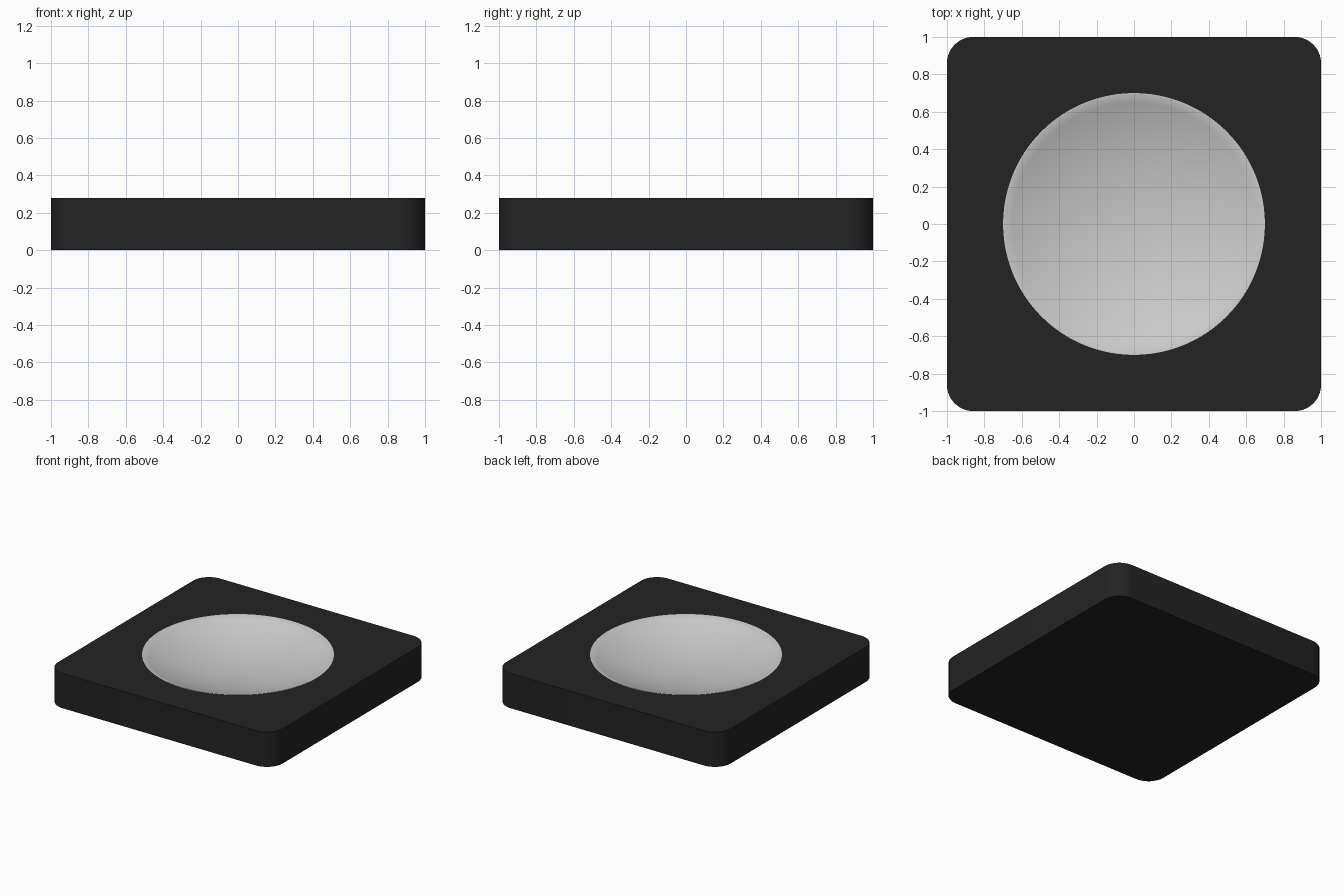
import bpy, bmesh, math

if "Cube" in bpy.data.objects:
    bpy.data.objects.remove(bpy.data.objects["Cube"], do_unlink=True)

HEIGHT = 0.28
RADIUS = 0.70
DEPTH = 0.14
FLOOR = 0.10
SIDES = 96
RINGS = 16


def make_material(name, color):
    mat = bpy.data.materials.new(name)
    mat.use_nodes = True
    mat.diffuse_color = color
    bsdf = next(n for n in mat.node_tree.nodes if n.type == 'BSDF_PRINCIPLED')
    bsdf.inputs["Base Color"].default_value = color
    return mat


def make_object(name, bm, mat=None):
    bmesh.ops.recalc_face_normals(bm, faces=bm.faces)
    mesh = bpy.data.meshes.new(name)
    bm.to_mesh(mesh)
    bm.free()
    obj = bpy.data.objects.new(name, mesh)
    bpy.context.collection.objects.link(obj)
    if mat:
        mesh.materials.append(mat)
    return obj


def lathe(profile):
    """Spin (radius, z) points into a closed solid."""
    bm = bmesh.new()
    rings = []
    for r, z in profile:
        if r == 0:
            rings.append([bm.verts.new((0, 0, z))] * SIDES)
        else:
            angles = [math.tau * i / SIDES for i in range(SIDES)]
            rings.append([bm.verts.new((r * math.cos(a), r * math.sin(a), z))
                          for a in angles])
    for low, high in zip(rings, rings[1:]):
        for i in range(SIDES):
            j = (i + 1) % SIDES
            corners = dict.fromkeys((low[i], low[j], high[j], high[i]))
            bm.faces.new(list(corners))
    return bm


def shade(obj, degrees):
    bpy.ops.object.select_all(action='DESELECT')
    obj.select_set(True)
    bpy.context.view_layer.objects.active = obj
    bpy.ops.object.shade_smooth_by_angle(angle=math.radians(degrees))


black = make_material("matte black", (0.017, 0.017, 0.017, 1))
silver = make_material("pale grey", (0.6, 0.6, 0.6, 1))

# Square block with rounded upright corners
bm = bmesh.new()
bmesh.ops.create_cube(bm, size=2)
for v in bm.verts:
    v.co.z = HEIGHT if v.co.z > 0 else 0
upright = [e for e in bm.edges if abs(e.verts[0].co.z - e.verts[1].co.z) > 0.1]
bmesh.ops.bevel(bm, geom=upright, offset=0.14, segments=10, profile=0.5,
                affect='EDGES')
block = make_object("block", bm, black)

# Round seat cut into the block
cutter = make_object("seat_cutter", lathe(
    [(0, FLOOR), (RADIUS, FLOOR), (RADIUS, 0.5), (0, 0.5)]))
cutter.hide_render = True
cutter.hide_set(True)
cut = block.modifiers.new("seat", 'BOOLEAN')
cut.object = cutter
cut.operation = 'DIFFERENCE'
cut.solver = 'EXACT'
bpy.context.view_layer.objects.active = block
bpy.ops.object.modifier_apply(modifier=cut.name)
bpy.data.objects.remove(cutter, do_unlink=True)
shade(block, 30)

# Shallow dish with a narrow flat lip
inner = RADIUS - 0.008
sphere = (inner ** 2 + DEPTH ** 2) / (2 * DEPTH)
hollow = []
for i in range(RINGS + 1):
    r = inner * i / RINGS
    hollow.append((r, HEIGHT - DEPTH + sphere - math.sqrt(sphere ** 2 - r ** 2)))
dish = make_object("dish", lathe(
    hollow + [(RADIUS, HEIGHT), (RADIUS, FLOOR), (0, FLOOR)]), silver)
shade(dish, 40)
